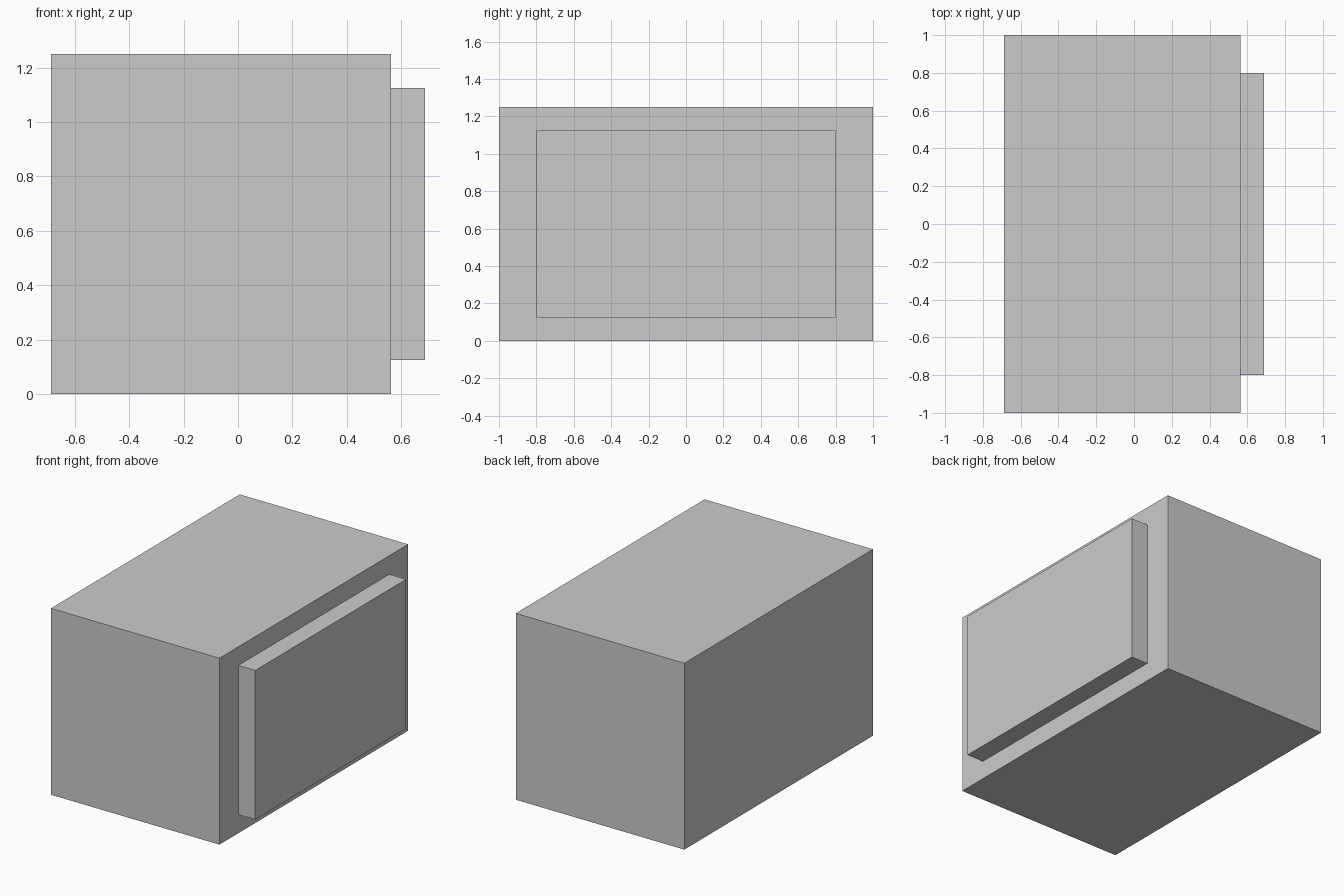
import bpy

if "Cube" in bpy.data.objects:
    bpy.data.objects.remove(bpy.data.objects["Cube"])


def box(name, lo, hi):
    """Axis-aligned box between two corners."""
    centre = [(a + b) / 2 for a, b in zip(lo, hi)]
    size = [b - a for a, b in zip(lo, hi)]
    bpy.ops.mesh.primitive_cube_add(size=1, location=centre)
    obj = bpy.context.object
    obj.name = name
    obj.scale = size
    bpy.ops.object.transform_apply(location=False, rotation=False, scale=True)
    return obj


# Main block
box("body", (-0.6875, -1, 0), (0.5625, 1, 1.25))

# Raised panel on the right side
box("side_panel", (0.5625, -0.8, 0.125), (0.6875, 0.8, 1.125))
